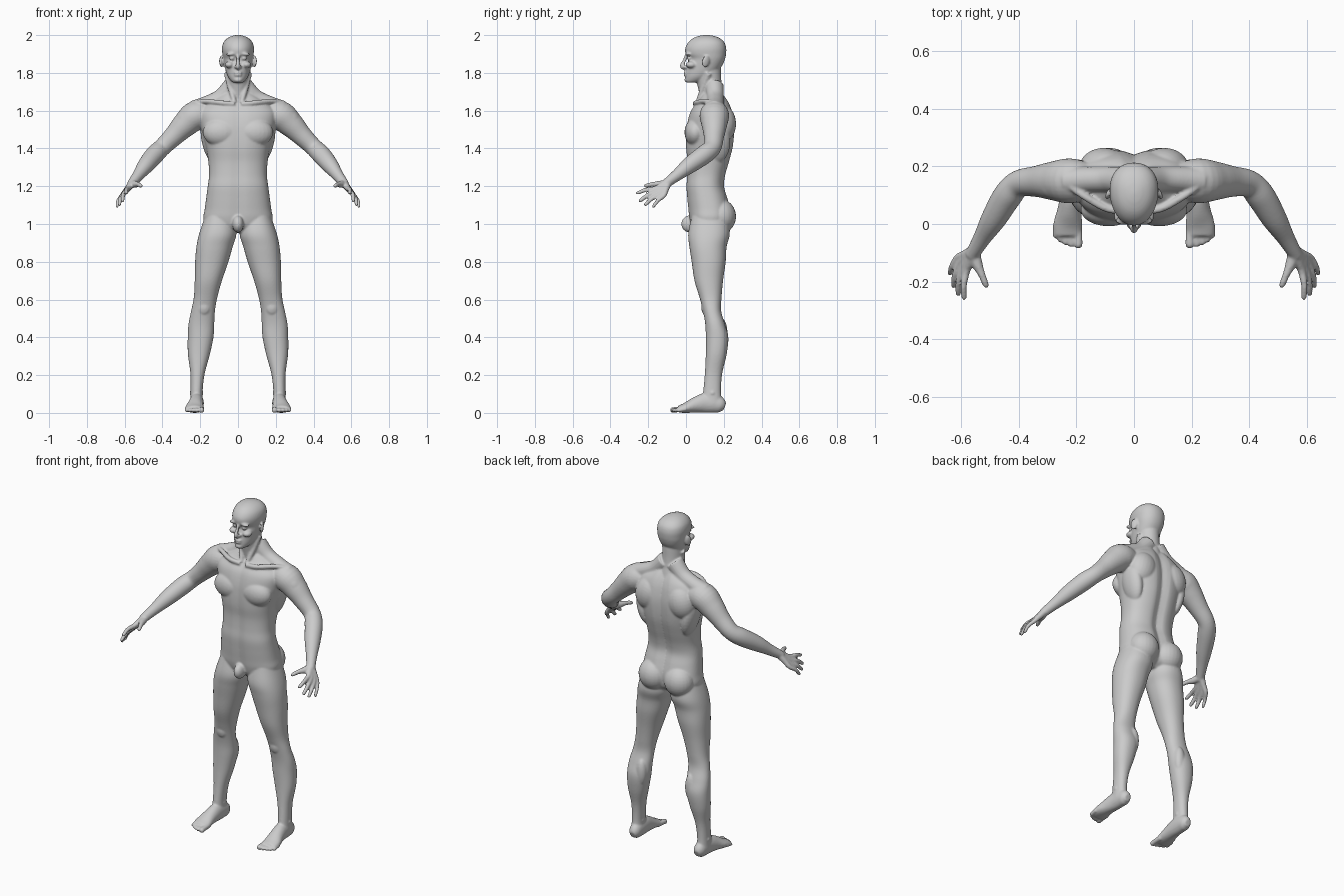
import bpy, bmesh, math
from mathutils import Vector, Matrix

bm = bmesh.new()
SEG = 32


def smooth_keys(keys, sub=5):
    """Catmull-Rom resampling of a short list of key tuples."""
    ks = [Vector(k) for k in keys]
    ks = [2 * ks[0] - ks[1]] + ks + [2 * ks[-1] - ks[-2]]
    out = []
    for a, b, c, d in zip(ks, ks[1:], ks[2:], ks[3:]):
        for i in range(sub):
            t = i / sub
            out.append(0.5 * (2 * b + (c - a) * t + (2 * a - 5 * b + 4 * c - d) * t * t
                              + (3 * b - a - 3 * c + d) * t ** 3))
    return out + [ks[-2]]


def skin(rings):
    """Bridge rings of points into a closed tube."""
    vs = [[bm.verts.new((p[0], p[1], max(p[2], 0))) for p in r] for r in rings]
    n = len(vs[0])
    for a, b in zip(vs, vs[1:]):
        for i in range(n):
            bm.faces.new((a[i], a[(i + 1) % n], b[(i + 1) % n], b[i]))
    bm.faces.new(vs[0][::-1])
    bm.faces.new(vs[-1])


def power(v, e):
    return math.copysign(abs(v) ** e, v)


def loft(keys, n=2.0, back=0.0, front=0.0, egg=0.0):
    """Horizontal sections: (z, centre x, half width, front y, back y)."""
    rings = []
    for z, cx, w, yf, yb in smooth_keys(keys):
        ring = []
        for i in range(SEG * 2):
            t = math.pi * i / SEG
            c, s = power(math.cos(t), 2 / n), power(math.sin(t), 2 / n)
            x = cx + w * c * (1 + egg * s)
            y = (yf + yb) / 2 + s * (yb - yf) / 2
            y -= (back if s > 0 else -front) * math.exp(-(x / 0.03) ** 2) * abs(s)
            ring.append((x, y, z))
        rings.append(ring)
    skin(rings)


def tube(keys, n=20):
    """Path sections: (x, y, z, side radius, up radius)."""
    ks = smooth_keys([k if len(k) == 5 else (*k, k[3]) for k in keys])
    pts = [Vector(k[:3]) for k in ks]
    rings = []
    for i, k in enumerate(ks):
        d = (pts[min(i + 1, len(pts) - 1)] - pts[max(i - 1, 0)]).normalized()
        u = d.cross(Vector((0, 0, 1))).normalized()
        v = u.cross(d)
        rings.append([pts[i] + u * k[3] * math.cos(a) + v * k[4] * math.sin(a)
                      for a in (2 * math.pi * j / n for j in range(n))])
    skin(rings)


def blob(loc, size, rot=(0, 0, 0)):
    m = Matrix.LocRotScale(Vector(loc), Matrix.Rotation(rot[0], 3, 'X') @ Matrix.Rotation(rot[1], 3, 'Y')
                           @ Matrix.Rotation(rot[2], 3, 'Z'), Vector(size))
    bmesh.ops.create_uvsphere(bm, u_segments=24, v_segments=16, radius=1, matrix=m)


# ---- one side (x > 0), mirrored afterwards ----
# leg
loft([(1.04, .10, .075, .03, .22), (.95, .107, .098, .012, .232), (.88, .124, .096, .018, .215),
      (.80, .139, .088, .03, .21), (.70, .157, .072, .045, .196), (.61, .172, .062, .072, .188),
      (.54, .185, .063, .09, .186), (.47, .194, .068, .102, .206), (.40, .198, .068, .105, .224),
      (.31, .207, .058, .105, .215), (.21, .214, .038, .1, .192), (.12, .219, .032, .092, .185),
      (.05, .22, .034, .085, .19)], n=2.2)
blob((.18, .105, .56), (.036, .024, .045))            # kneecap
blob((.165, .19, .42), (.032, .03, .08))              # inner calf
blob((.22, .14, .105), (.038, .02, .02))              # ankle bones
# foot and toes
tube([(.216, .205, .032, .018, .02), (.216, .185, .04, .032, .04), (.217, .15, .05, .036, .05),
      (.219, .10, .052, .038, .052), (.224, .05, .042, .042, .042), (.23, 0, .027, .05, .028),
      (.23, -.04, .019, .048, .018)])
for x, tip, r in ((.194, -.083, .015), (.218, -.08, .011), (.238, -.073, .0105),
                  (.256, -.064, .010), (.272, -.05, .010)):
    tube([(x, 0, .02, r), (x, tip + .03, .017, r), (x, tip + .008, .013, r), (x, tip, .011, r * .5)], 12)

# arm
tube([(.14, .15, 1.575, .06), (.22, .15, 1.575, .078), (.28, .15, 1.527, .068), (.34, .148, 1.466, .054),
      (.40, .14, 1.407, .047), (.44, .098, 1.368, .05), (.487, .02, 1.312, .044),
      (.525, -.043, 1.262, .032), (.553, -.09, 1.226, .026), (.565, -.11, 1.21, .024)], 28)
blob((.275, .145, 1.56), (.05, .06, .075), (0, math.radians(-40), 0))   # deltoid
# fingers run from the wrist so that they merge into a palm
for knuckle, tip, r in (((.583, -.163, 1.187), (.592, -.264, 1.162), .0115),
                        ((.594, -.153, 1.173), (.613, -.25, 1.12), .0120),
                        ((.605, -.137, 1.160), (.630, -.222, 1.098), .0115),
                        ((.614, -.118, 1.150), (.643, -.178, 1.088), .0105)):
    k, t = Vector(knuckle), Vector(tip)
    w = Vector((.556, -.093, 1.223)).lerp(k, .15)
    m = k.lerp(t, .5) + Vector((.005, 0, .006))
    tube([(*w, .02), (*w.lerp(k, .5), .0165), (*k, r + .0025), (*m, r), (*k.lerp(t, .9), r * .85), (*t, r * .4)], 12)
tube([(.555, -.10, 1.215, .02), (.545, -.14, 1.21, .019), (.53, -.175, 1.21, .013),
      (.516, -.21, 1.203, .011), (.511, -.222, 1.198, .005)], 12)       # thumb

# torso muscles
blob((.088, .05, 1.485), (.098, .058, .075))                            # pectoral
blob((.105, .195, 1.53), (.085, .07, .10), (0, math.radians(-15), 0))   # shoulder blade
blob((.15, .165, 1.44), (.042, .07, .12), (0, math.radians(12), 0))     # side of back
blob((.085, .185, 1.04), (.088, .08, .09))                              # buttock
tube([(.03, .15, 1.73, .05), (.09, .155, 1.67, .045), (.16, .155, 1.635, .045),
      (.23, .15, 1.605, .05)])                                          # trapezius
tube([(.018, .05, 1.635, .013), (.09, .052, 1.642, .013), (.17, .095, 1.65, .013),
      (.22, .13, 1.645, .012)], 12)                                     # collar bone
tube([(.018, .06, 1.64, .012), (.04, .09, 1.72, .015), (.058, .12, 1.80, .018)], 12)  # neck cord
# face details
blob((.088, .105, 1.86), (.009, .021, .032), (math.radians(-10), 0, math.radians(25)))  # ear
blob((.032, .018, 1.877), (.015, .014, .011))                           # eye
blob((.034, .012, 1.90), (.03, .016, .009), (0, math.radians(8), 0))    # brow
blob((.045, .028, 1.843), (.025, .03, .018))                            # cheek
blob((.012, -.004, 1.832), (.009, .013, .008))                          # nostril

half = bm.verts[:] + bm.edges[:] + bm.faces[:]
copy = bmesh.ops.duplicate(bm, geom=half)["geom"]
bmesh.ops.scale(bm, vec=(-1, 1, 1), verts=[g for g in copy if isinstance(g, bmesh.types.BMVert)])

# ---- central parts ----
# torso
loft([(.955, 0, .09, .06, .19), (.985, 0, .165, .03, .225), (1.03, 0, .183, .016, .238),
      (1.08, 0, .176, .01, .238), (1.14, 0, .168, .004, .222), (1.2, 0, .16, .0, .205),
      (1.26, 0, .153, .004, .212), (1.33, 0, .157, .005, .232), (1.40, 0, .168, -.002, .25),
      (1.47, 0, .186, -.002, .258), (1.53, 0, .2, .004, .258), (1.59, 0, .205, .02, .248),
      (1.63, 0, .175, .045, .235), (1.66, 0, .125, .068, .22), (1.69, 0, .08, .085, .2)],
     n=2.4, back=.018, front=.007)
# neck
loft([(1.60, 0, .07, .085, .215), (1.66, 0, .064, .075, .205), (1.71, 0, .06, .066, .193),
      (1.76, 0, .06, .055, .187), (1.82, 0, .06, .05, .185)])
# head
loft([(1.748, 0, .022, .004, .045), (1.757, 0, .036, -.003, .085), (1.78, 0, .053, -.003, .13),
      (1.81, 0, .064, .0, .17), (1.845, 0, .072, .006, .195), (1.875, 0, .078, .014, .207),
      (1.90, 0, .082, -.002, .212), (1.93, 0, .084, -.004, .213), (1.96, 0, .077, .011, .204),
      (1.983, 0, .057, .037, .18), (1.996, 0, .03, .07, .147), (2.001, 0, .006, .1, .115)], n=2.15, egg=.1)
# nose, lips, chin
tube([(0, .002, 1.893, .009), (0, -.009, 1.865, .009), (0, -.02, 1.842, .012), (0, -.02, 1.831, .011),
      (0, -.004, 1.822, .008)], 12)
blob((0, -.002, 1.801), (.024, .011, .006))
blob((0, -.001, 1.788), (.021, .011, .006))
blob((0, .008, 1.763), (.024, .017, .014))
# groin
blob((0, .02, 1.0), (.03, .045, .045))

bmesh.ops.recalc_face_normals(bm, faces=bm.faces[:])
mesh = bpy.data.meshes.new("body")
bm.to_mesh(mesh)
bm.free()
body = bpy.data.objects.new("body", mesh)
bpy.context.collection.objects.link(body)

# fuse all parts into one continuous skin
fuse = body.modifiers.new("fuse", 'REMESH')
fuse.mode = 'VOXEL'
fuse.voxel_size = 0.0055
fuse.use_smooth_shade = True
soften = body.modifiers.new("soften", 'SMOOTH')
soften.factor = 0.5
soften.iterations = 4
